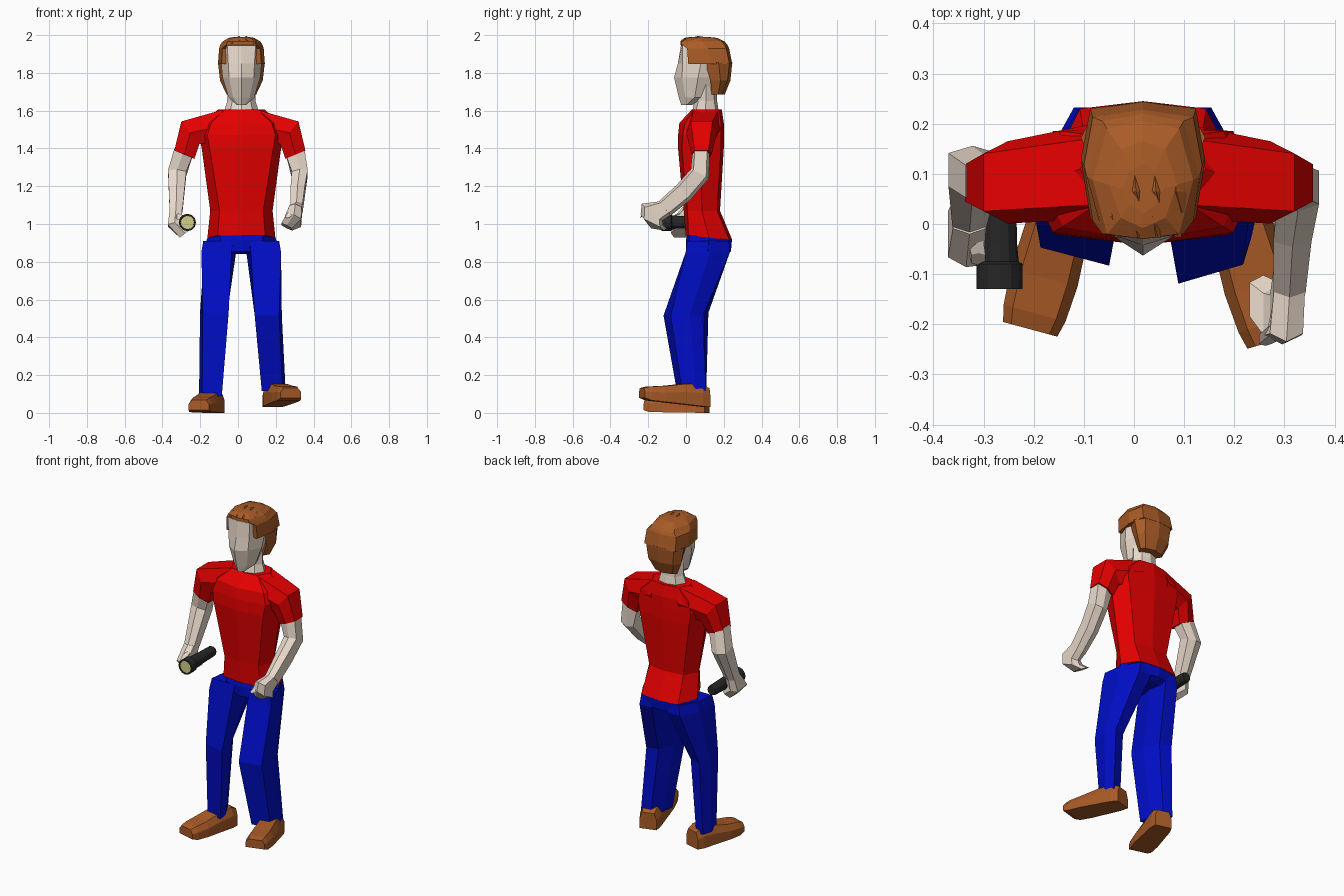
import bpy, bmesh, math
from mathutils import Vector

COLOURS = {"skin": (.82, .70, .60), "red": (.80, 0, 0), "blue": (0, .004, .56),
           "brown": (.40, .105, .02), "black": (.02, .02, .02), "lens": (.65, .62, .25)}
MATS = {}
for key, rgb in COLOURS.items():
    MATS[key] = bpy.data.materials.new(key)
    MATS[key].diffuse_color = (*rgb, 1)

ARM = [(1, -.7), (1, .7), (0, 1), (-1, .7), (-1, -.7), (0, -1)]
LEG = [(-.95, -1), (.95, -1), (1, .1), (.5, 1), (-.5, 1), (-1, .1)]
ROUND = [(math.cos(i * math.pi / 6), math.sin(i * math.pi / 6)) for i in range(12)]
CX = .018                                   # body centre line


def loft(name, rings, colour):
    """Skin equal-length rings of points and cap both ends."""
    bm = bmesh.new()
    rows = [[bm.verts.new(p) for p in r] for r in rings]
    n = len(rows[0])
    for lo, hi in zip(rows, rows[1:]):
        for i in range(n):
            j = (i + 1) % n
            bm.faces.new((lo[i], lo[j], hi[j], hi[i]))
    bm.faces.new(rows[0])
    bm.faces.new(rows[-1])
    bmesh.ops.recalc_face_normals(bm, faces=bm.faces)
    me = bpy.data.meshes.new(name)
    bm.to_mesh(me)
    bm.free()
    me.materials.append(MATS[colour])
    ob = bpy.data.objects.new(name, me)
    bpy.context.collection.objects.link(ob)
    return ob


def limb(name, sections, colour, shape=ARM):
    """Sections are (centre, half axis a, half axis b)."""
    rings = [[Vector(c) + Vector(a) * u + Vector(b) * v for u, v in shape]
             for c, a, b in sections]
    return loft(name, rings, colour)


def band(z, w, yf, yb, k=.02, f=.65, zb=None):
    """Eight-sided horizontal ring; k sets the corners back from the front edge."""
    zb = z if zb is None else zb
    zm, ym = (z + zb) / 2, (yf + yb) / 2
    half = [(0, yf, z), (f, yf + k, z), (1, ym, zm), (f, yb - .015, zb), (0, yb, zb)]
    pts = half + [(-x, y, h) for x, y, h in half[3:0:-1]]
    return [(CX + x * w, y, h) for x, y, h in pts]


# shirt body
loft("shirt", [band(.94, .18, -.002, .245, .015, .7, .915),
               band(1.07, .165, -.012, .18, .02, .7),
               band(1.40, .21, -.042, .20, .02, .8),
               band(1.47, .225, -.042, .20, .025, .8),
               band(1.535, .20, -.035, .20, .03, .8),
               band(1.605, .125, .03, .19, .012, .7)], "red")

# sleeves, mirrored about the shoulder centre
for side, s in (("right", 1), ("left", -1)):
    secs = [((.09, .105, 1.52), (0, 0, .085), (0, .095, 0)),
            ((.262, .083, 1.483), (.048, 0, .06), (0, .082, 0)),
            ((.294, .082, 1.367), (.053, 0, .022), (0, .053, 0))]
    limb(side + "_sleeve", [((.01 + s * c[0], c[1], c[2]), (s * a[0], 0, a[2]), b)
                            for c, a, b in secs], "red")

# arms
limb("right_arm", [((.302, .08, 1.385), (.049, 0, .018), (0, .046, 0)),
                   ((.327, .073, 1.265), (.042, 0, .004), (0, .048, -.025)),
                   ((.316, -.01, 1.17), (.038, 0, .004), (0, .036, -.04)),
                   ((.31, -.115, 1.08), (.032, 0, .004), (0, .034, -.036))], "skin")
limb("left_arm", [((-.287, .085, 1.385), (-.049, 0, .018), (0, .046, 0)),
                  ((-.322, .108, 1.27), (-.048, 0, .004), (0, .048, -.018)),
                  ((-.328, .02, 1.07), (-.034, 0, 0), (0, .038, -.012))], "skin")

# hands
limb("right_hand", [((.31, -.11, 1.085), (.031, 0, .004), (0, .034, -.034)),
                    ((.304, -.18, 1.062), (.033, 0, -.005), (0, .055, -.045)),
                    ((.296, -.18, 1.02), (.038, 0, -.015), (0, .06, -.03)),
                    ((.258, -.15, .985), (.028, 0, -.014), (0, .048, -.008))], "skin")
limb("left_hand", [((-.328, .018, 1.075), (-.033, 0, 0), (0, .038, -.012)),
                   ((-.335, -.02, 1.0), (-.036, 0, -.008), (0, .066, -.008)),
                   ((-.28, -.025, .95), (-.028, 0, -.022), (0, .054, 0))], "skin")
# thumbs
limb("right_thumb", [((.305, -.14, 1.095), (.022, 0, 0), (0, .014, .018)),
                     ((.285, -.215, 1.075), (.018, 0, 0), (0, .014, .016)),
                     ((.262, -.23, 1.04), (.013, 0, 0), (0, .013, .008))], "skin")
limb("left_thumb", [((-.325, .0, 1.06), (.018, 0, 0), (0, .014, .016)),
                    ((-.31, -.07, 1.035), (.014, 0, 0), (0, .012, .014))], "skin")

# flashlight along y, held in the left hand
limb("flashlight", [((-.268, y, 1.008), (r, 0, 0), (0, 0, r)) for y, r in
                    ((.135, .027), (.125, .031), (-.04, .035), (-.075, .038),
                     (-.08, .046), (-.13, .046), (-.13, .037), (-.122, .035))],
     "black", ROUND)
limb("flashlight_lens", [((-.268, y, 1.008), (.036, 0, 0), (0, 0, .036))
                         for y in (-.12, -.128)], "lens", ROUND)

# trousers
loft("pelvis", [band(.96, .165, .012, .225, .012, .7),
                band(.915, .185, 0, .243, .015, .6),
                band(.855, .196, .0, .238, .02, .5),
                band(.84, .05, .03, .21)], "blue")
limb("left_leg", [((-.088, .118, .91), (.082, 0, 0), (.018, .11, 0)),
                  ((-.096, .115, .85), (.084, 0, 0), (.018, .117, 0)),
                  ((-.128, .022, .53), (.072, -.019, 0), (-.01, .087, 0)),
                  ((-.15, .032, .09), (.055, -.013, 0), (-.012, .068, 0))], "blue", LEG)
limb("right_leg", [((.122, .118, .91), (.082, 0, 0), (-.018, .11, 0)),
                   ((.13, .115, .85), (.084, 0, 0), (-.018, .117, 0)),
                   ((.163, -.01, .515), (.068, .02, 0), (.01, .09, 0)),
                   ((.193, .032, .115), (.058, .015, 0), (.012, .066, 0))], "blue", LEG)


# shoes: profile along the foot (distance, half width, bottom, top)
def shoe(name, heel, toe, lift, pitch):
    heel, toe = Vector(heel), Vector(toe)
    d = (toe - heel).normalized()
    side = Vector((-d.y, d.x))
    length = (toe - heel).length
    rings = []
    for t, w, zb, zt in ((0, .05, .0, .1), (.12, .06, 0, .118), (.38, .064, 0, .108),
                         (.68, .069, 0, .085), (.9, .064, 0, .074), (1, .056, .01, .062)):
        h = lift + pitch * t
        row = []
        for u, z in ((-1, zb), (1, zb), (1, zb + .6 * (zt - zb)), (.7, zt),
                     (-.7, zt), (-1, zb + .6 * (zt - zb))):
            p = heel + d * length * t + side * w * u
            row.append((p.x, p.y, z + h))
        rings.append(row)
    loft(name, rings, "brown")


shoe("left_shoe", (-.12, .112), (-.207, -.21), 0, .005)
shoe("right_shoe", (.178, .115), (.28, -.233), .03, .04)

# neck and head
loft("neck", [band(1.585, .095, .03, .175), band(1.65, .075, .045, .165),
              band(1.74, .074, .05, .16)], "skin")
loft("head", [band(1.63, .025, -.025, .03, .012), band(1.67, .068, -.038, .13, .035),
              band(1.775, .1, -.063, .19, .042), band(1.85, .107, -.043, .2, .025),
              band(1.945, .1, -.027, .19, .008, .75), band(1.965, .07, 0, .17)], "skin")

# hair: cap, back and fringe tufts
loft("hair_cap", [band(1.848, .124, .012, .245, .0, .85), band(1.93, .118, .006, .228, 0, .85),
                  band(1.948, .112, -.03, .22, .01, .72), band(1.966, .1, -.03, .205, .01, .72),
                  band(1.985, .068, -.008, .165), band(1.99, .04, .02, .12)], "brown")
loft("hair_back", [band(1.685, .078, .135, .205, .0, .75), band(1.76, .113, .13, .235, 0, .75),
                   band(1.855, .124, .1, .245, 0, .75)], "brown")
for row, (y, z) in enumerate(((.015, 1.986), (.065, 1.995))):
    for i in range(4):
        x = CX - .066 + i * .04 + row * .008
        drop = .014 * abs(i - 1.5) / 1.5
        limb(f"hair_tuft_{row}_{i}",
             [((x, y + .05, z - drop - .012), (.02, 0, 0), (0, 0, .008)),
              ((x + .004, y, z - drop - .004), (.025, 0, 0), (0, 0, .01)),
              ((x + .016, y - .042, z - drop - .013), (.006, 0, 0), (0, 0, .006))],
             "brown", [(-1, -1), (1, -1), (0, 1)])
